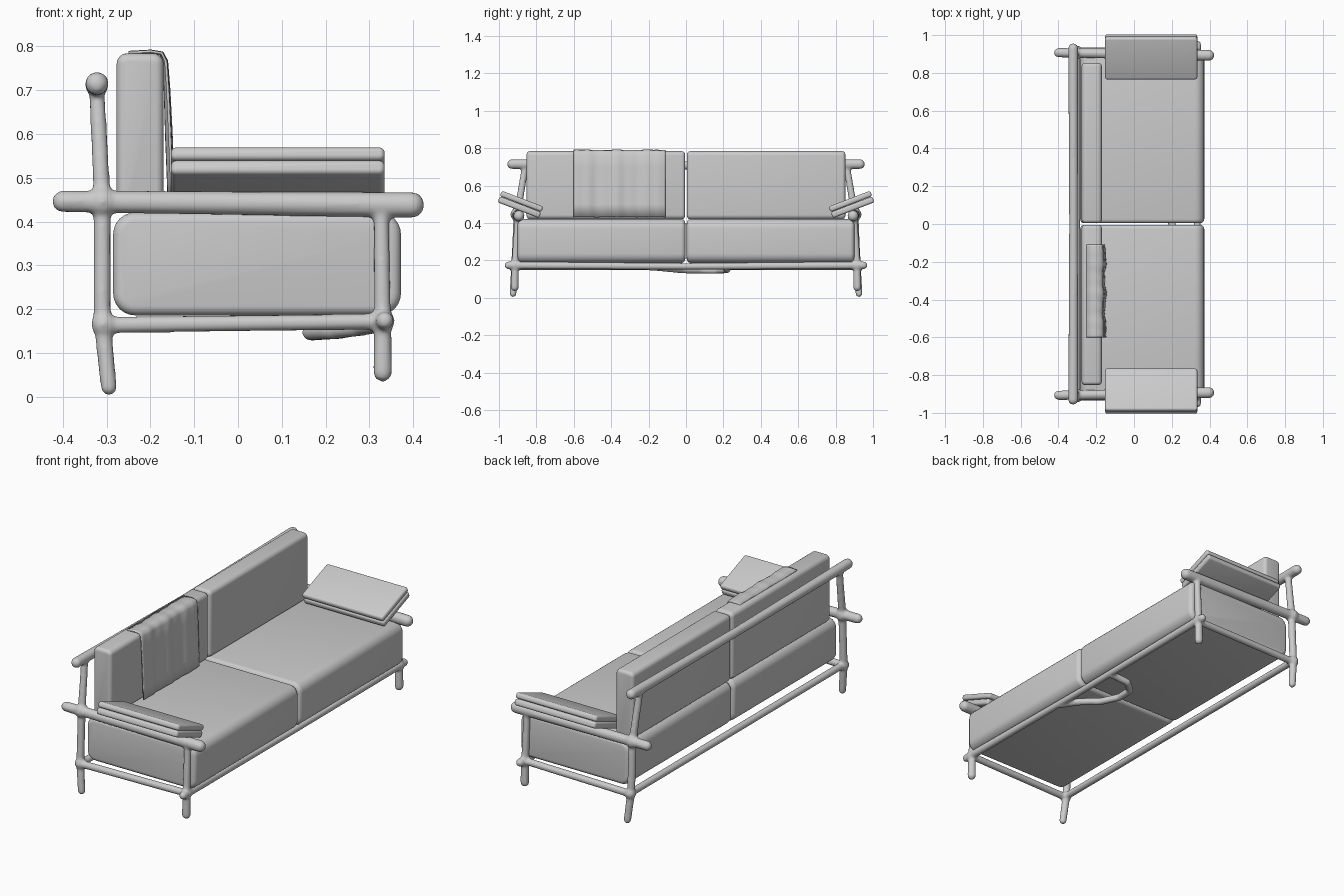
import bpy, bmesh, math
from mathutils import Vector, Matrix

if "Cube" in bpy.data.objects:
    bpy.data.objects.remove(bpy.data.objects["Cube"])

grey = bpy.data.materials.new("light_grey")
grey.use_nodes = True
colour = (0.6, 0.6, 0.6, 1)
grey.diffuse_color = colour
grey.node_tree.nodes["Principled BSDF"].inputs["Base Color"].default_value = colour


def add_object(name, bm):
    bmesh.ops.recalc_face_normals(bm, faces=bm.faces)
    mesh = bpy.data.meshes.new(name)
    bm.to_mesh(mesh)
    bm.free()
    mesh.materials.append(grey)
    mesh.shade_smooth()
    obj = bpy.data.objects.new(name, mesh)
    bpy.context.collection.objects.link(obj)
    return obj


def cushion(name, lo, hi, side_radius, end_radius):
    """Box with its lengthwise edges rounded first, then its two ends."""
    lo, hi = Vector(lo), Vector(hi)
    bm = bmesh.new()
    size = hi - lo
    bmesh.ops.create_cube(bm, size=1, matrix=Matrix.Translation((lo + hi) / 2) @ Matrix.Diagonal((*size, 1)))
    along = [e for e in bm.edges if abs((e.verts[0].co - e.verts[1].co).y) > size.y / 2]
    bmesh.ops.bevel(bm, geom=along, offset=side_radius, segments=6, profile=0.5, affect='EDGES')
    bm.normal_update()
    rims = {e for f in bm.faces if abs(f.normal.y) > 0.9 for e in f.edges}
    bmesh.ops.bevel(bm, geom=list(rims), offset=end_radius, segments=4, profile=0.5, affect='EDGES')
    return add_object(name, bm)


def tube(bm, points, radii, sides=16):
    """Closed tube along a path with round ends."""
    pts = [Vector(p) for p in points]
    for i in range(len(pts) - 1):
        d = pts[i + 1] - pts[i]
        turn = d.to_track_quat('Z', 'Y').to_matrix().to_4x4()
        bmesh.ops.create_cone(bm, cap_ends=True, segments=sides, radius1=radii[i], radius2=radii[i + 1],
                              depth=d.length, matrix=Matrix.Translation((pts[i] + pts[i + 1]) / 2) @ turn)
    for p, r in zip(pts, radii):
        bmesh.ops.create_uvsphere(bm, u_segments=sides, v_segments=10, radius=r, matrix=Matrix.Translation(p))


def joint(bm, p, r):
    bmesh.ops.create_icosphere(bm, subdivisions=2, radius=r, matrix=Matrix.Translation(p))


# Frame: branch-like rails and legs fused into one skin
bm = bmesh.new()
for s in (-1, 1):
    tube(bm, [(-.295, s * .925, .022), (-.31, s * .915, .17), (-.31, s * .902, .45), (-.323, s * .857, .715)],
         [.019, .02, .02, .018])
    tube(bm, [(.33, s * .916, .056), (.33, s * .914, .172), (.327, s * .9, .42)], [.022, .02, .018])
    tube(bm, [(-.4, s * .907, .446), (.396, s * .893, .438)], [.025, .03])
    tube(bm, [(-.3, s * .917, .164), (.33, s * .914, .172)], [.019, .019])
    joint(bm, (-.31, s * .904, .446), .036)
    joint(bm, (-.307, s * .917, .166), .03)
    joint(bm, (.33, s * .914, .172), .029)
    joint(bm, (-.323, s * .86, .713), .028)
tube(bm, [(-.322, -.93, .715), (-.32, 0, .708), (-.322, .93, .715)], [.027, .023, .027])
tube(bm, [(.335, -.95, .174), (.335, 0, .168), (.335, .95, .174)], [.021, .018, .021])
tube(bm, [(-.305, -.917, .166), (-.305, .917, .166)], [.019, .019])

# Looped branch hanging under the front rail
loop = [(.33, -.2, .166), (.28, -.1, .157), (.21, -.02, .149), (.165, .08, .147),
        (.17, .17, .146), (.23, .22, .15), (.33, .21, .166)]
tube(bm, loop, [.019] * len(loop))
frame = add_object("frame", bm)
skin = frame.modifiers.new("fuse", 'REMESH')
skin.mode = 'VOXEL'
skin.voxel_size = 0.007
skin.use_smooth_shade = True
soften = frame.modifiers.new("soften", 'SMOOTH')
soften.factor = 0.5
soften.iterations = 6

# Seat and back cushions, one pair for each half
for side, s in (("right", -1), ("left", 1)):
    y0, y1 = sorted((s * .004, s * .9))
    cushion("seat_cushion_" + side, (-.285, y0, .186), (.372, y1, .421), .05, .022)
    y0, y1 = sorted((s * .005, s * .852))
    cushion("back_cushion_" + side, (-.277, y0, .42), (-.17, y1, .784), .024, .018)

    # Tilted arm pad made of two thin layers with a seam between them
    for layer, z0, z1 in (("lower", -.033, .001), ("upper", .002, .033)):
        pad = cushion(f"arm_pad_{layer}_{side}", (-.153, -.119, z0), (.335, .119, z1), .012, .012)
        pad.rotation_euler.x = s * math.radians(21)
        pad.location = (0, s * .885, .499)

# Throw draped over the right back cushion
profile = [(-.25, .785), (-.2, .788), (-.175, .784), (-.166, .765), (-.162, .7),
           (-.158, .6), (-.154, .5), (-.152, .432)]
bm = bmesh.new()
steps = 48
rows = []
for i in range(steps + 1):
    t = i / steps
    ripple = .004 * math.sin(t * 17) + .002 * math.sin(t * 41 + 1)
    row = []
    for k, (x, z) in enumerate(profile):
        fall = min(1, k / 5)
        row.append(bm.verts.new((x + ripple * fall, -.6 + .49 * t, z + ripple * .3)))
    rows.append(row)
for a, b in zip(rows, rows[1:]):
    for k in range(len(profile) - 1):
        bm.faces.new((a[k], b[k], b[k + 1], a[k + 1]))
throw = add_object("throw_blanket", bm)
thick = throw.modifiers.new("thickness", 'SOLIDIFY')
thick.thickness = 0.006
thick.offset = 0

# Keep the crisp edges crisp
for obj in bpy.context.selected_objects:
    obj.select_set(False)
for obj in bpy.data.objects:
    if "cushion" in obj.name or "arm_pad" in obj.name:
        obj.select_set(True)
        bpy.context.view_layer.objects.active = obj
bpy.ops.object.shade_smooth_by_angle(angle=math.radians(40))
